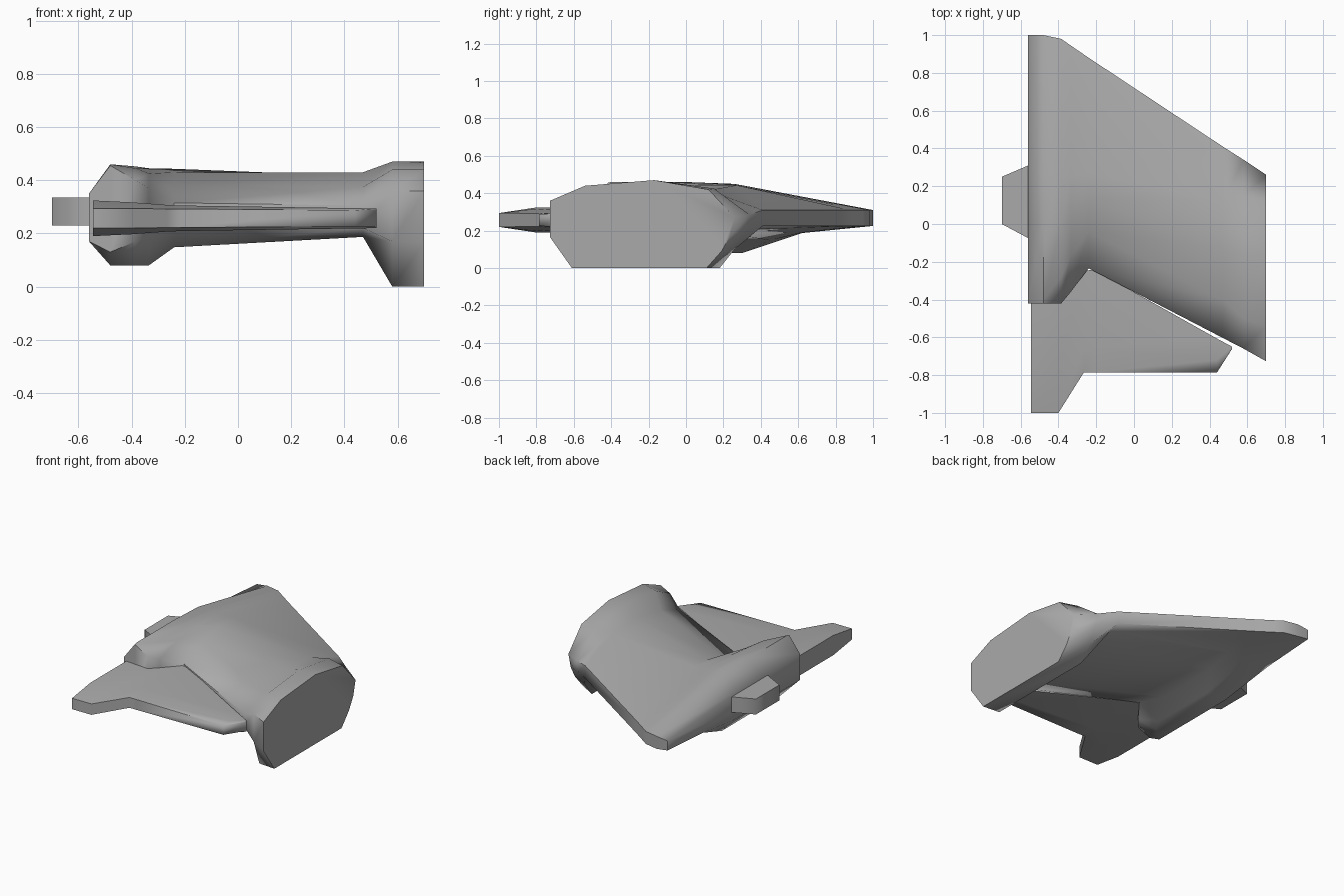
import bpy
import bmesh
import math

cube = bpy.data.objects.get("Cube")
if cube:
    bpy.data.objects.remove(cube, do_unlink=True)

grey = bpy.data.materials.new("hull grey")
grey.use_nodes = True
COLOUR = (0.4, 0.4, 0.4, 1)
grey.diffuse_color = COLOUR
grey.node_tree.nodes["Principled BSDF"].inputs["Base Color"].default_value = COLOUR


def loft(name, sections, angle):
    """Skin a closed body over (x, [(y, z), ...]) sections."""
    bm = bmesh.new()
    rings = [[bm.verts.new((x, y, z)) for y, z in ring] for x, ring in sections]
    for a, b in zip(rings, rings[1:]):
        for i in range(len(a)):
            j = (i + 1) % len(a)
            bm.faces.new((a[i], a[j], b[j], b[i]))
    bm.faces.new(rings[0])
    bm.faces.new(rings[-1])
    bmesh.ops.recalc_face_normals(bm, faces=bm.faces)
    mesh = bpy.data.meshes.new(name)
    bm.to_mesh(mesh)
    bm.free()
    mesh.materials.append(grey)
    obj = bpy.data.objects.new(name, mesh)
    bpy.context.collection.objects.link(obj)
    bpy.ops.object.select_all(action='DESELECT')
    obj.select_set(True)
    bpy.context.view_layer.objects.active = obj
    bpy.ops.object.shade_smooth_by_angle(angle=math.radians(angle))


def wing_ring(lead, brow, crest, back, trail, keel, belly, chin):
    """Airfoil: points over the top, then the trailing edge and underside."""
    y, low, high = lead
    return [(y, low), (y, high), brow, crest, back,
            (trail, .31), (trail, .225), keel, belly, chin]


# Main wing: thick root rail, slim middle, deep end plate
root_side = [(-.42, .17), (-.42, .35), (-.41, .35), (0, .35), (.26, .35),
             (1, .3), (1, .235), (.62, .21), (.3, .17), (-.41, .17)]
tip_rim = [(-.66, .17), (-.66, .36), (-.5, .44), (-.17, .47), (.15, .425),
           (.34, .285), (.33, .21), (.26, .1), (.18, 0), (-.6, 0)]
tip_end = [(-.727, .165), (-.727, .36), (-.54, .44), (-.17, .47), (.12, .42),
           (.26, .27), (.235, .17), (.19, .09), (.11, 0), (-.61, 0)]
loft("main_wing", [
    (-.56, root_side),
    (-.48, wing_ring((-.42, .13, .455), (-.4, .46), (0, .46), (.26, .45),
                     1, (.62, .187), (.3, .08), (-.33, .08))),
    (-.385, wing_ring((-.42, .17, .4), (-.28, .445), (0, .452), (.26, .447),
                      .98, (.62, .187), (.3, .08), (-.25, .08))),
    (-.335, wing_ring((-.36, .185, .37), (-.17, .425), (.03, .443), (.26, .445),
                      .945, (.62, .187), (.3, .08), (-.16, .08))),
    (-.24, wing_ring((-.235, .21, .315), (-.04, .385), (.13, .43), (.27, .443),
                     .88, (.62, .19), (.45, .148), (0, .148))),
    (.47, wing_ring((-.603, .22, .305), (-.40, .375), (-.13, .43), (.12, .415),
                    .41, (.33, .205), (.22, .187), (-.44, .187))),
    (.58, tip_rim),
    (.70, tip_end),
], 60)


# Front flap: thin plate with a softened leading edge
def flap_ring(front, mid, rear, half_edge, half):
    c = .257
    return [(front, c - half_edge), (front, c + half_edge), (mid, c + half),
            (rear, c + half), (rear, c - half), (mid, c - half)]


loft("front_flap", [
    (-.545, flap_ring(-1, -.8, -.35, .037, .067)),
    (-.40, flap_ring(-1, -.8, -.33, .037, .06)),
    (-.265, flap_ring(-.785, -.66, -.25, .035, .05)),
    (-.215, flap_ring(-.785, -.66, -.24, .035, .048)),
    (.44, flap_ring(-.785, -.72, -.607, .03, .038)),
    (.52, flap_ring(-.66, -.655, -.65, .03, .037)),
], 75)


# Mounting peg on the root side
def peg_ring(y0, y1):
    return [(y0, .23), (y0, .335), (y1, .335), (y1, .23)]


loft("mounting_peg", [
    (-.70, peg_ring(0, .25)),
    (-.56, peg_ring(-.075, .31)),
    (-.50, peg_ring(-.075, .31)),
], 70)
